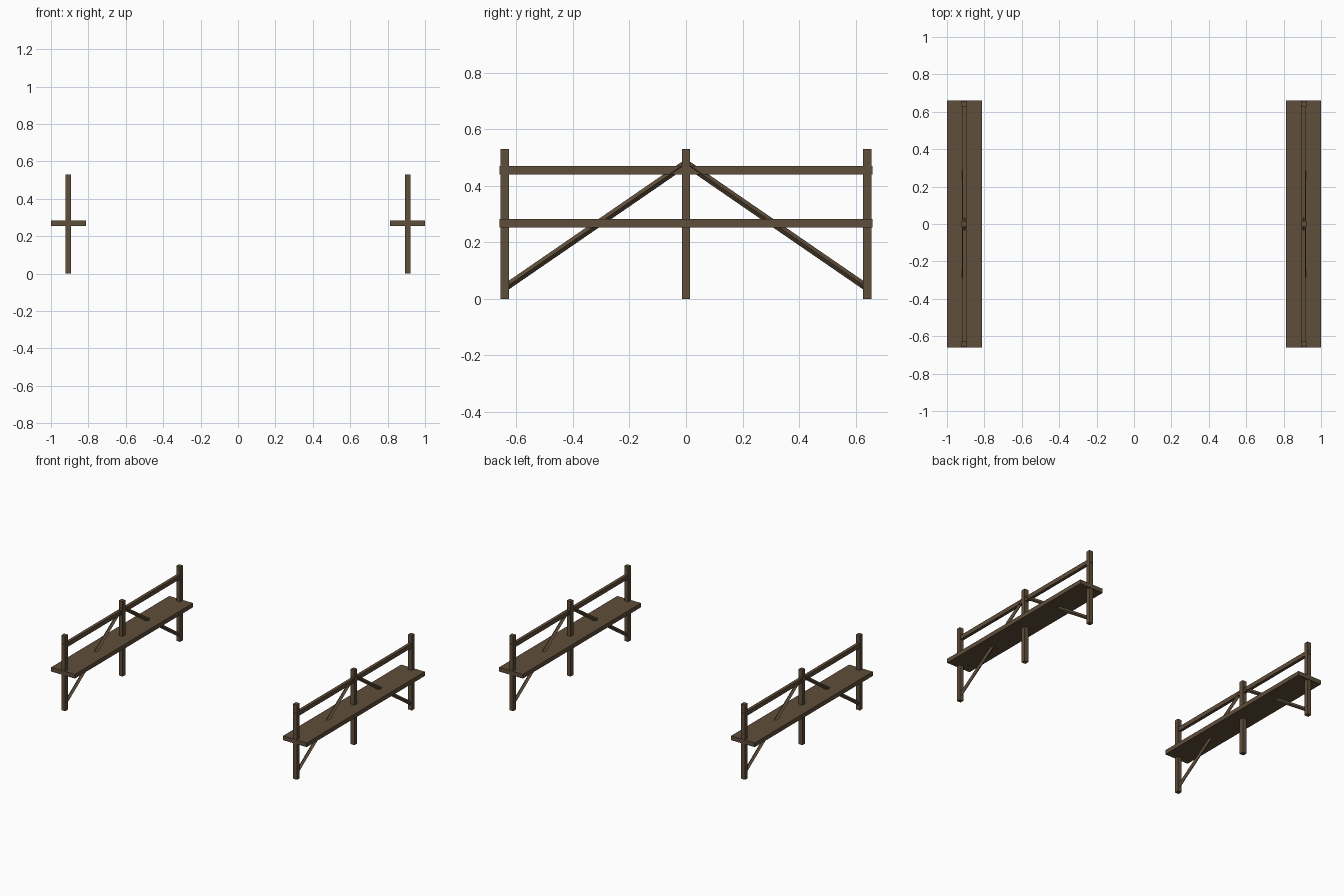
import bpy
from math import radians
from mathutils import Vector, Matrix

if "Cube" in bpy.data.objects:
    bpy.data.objects.remove(bpy.data.objects["Cube"])

wood = bpy.data.materials.new("dark_brown_wood")
wood.diffuse_color = (0.115, 0.077, 0.043, 1)
wood.use_nodes = True
wood.node_tree.nodes["Principled BSDF"].inputs["Base Color"].default_value = wood.diffuse_color


def box(name, centre, size, rotation=None):
    """Flat-faced timber of the given size, optionally rotated about its centre."""
    bpy.ops.mesh.primitive_cube_add(size=1)
    ob = bpy.context.object
    ob.name = name
    rot = rotation if rotation else Matrix.Identity(4)
    ob.data.transform(rot @ Matrix.Diagonal((*size, 1)))
    ob.location = centre
    ob.data.materials.append(wood)
    return ob


def beam(name, start, end, side):
    """Square bar between two points, set on its edge (diamond section)."""
    a, b = Vector(start), Vector(end)
    d = b - a
    rot = d.to_track_quat('X', 'Z').to_matrix().to_4x4() @ Matrix.Rotation(radians(45), 4, 'X')
    return box(name, (a + b) / 2, (d.length, side, side), rot)


for label, x in (("left", -0.907), ("right", 0.907)):
    # plank
    box(f"{label}_plank", (x, 0, 0.268), (0.186, 1.32, 0.03))
    # upright posts
    for place, y in (("front", -0.642), ("middle", 0), ("back", 0.642)):
        box(f"{label}_{place}_post", (x, y, 0.265), (0.03, 0.03, 0.53))
    # top rail
    box(f"{label}_rail", (x, 0, 0.456), (0.022, 1.32, 0.03))
    # diagonal braces from the end posts up to the middle post
    for place, s in (("front", -1), ("back", 1)):
        beam(f"{label}_{place}_brace", (x, 0.64 * s, 0.04), (x, 0, 0.48), 0.018)
